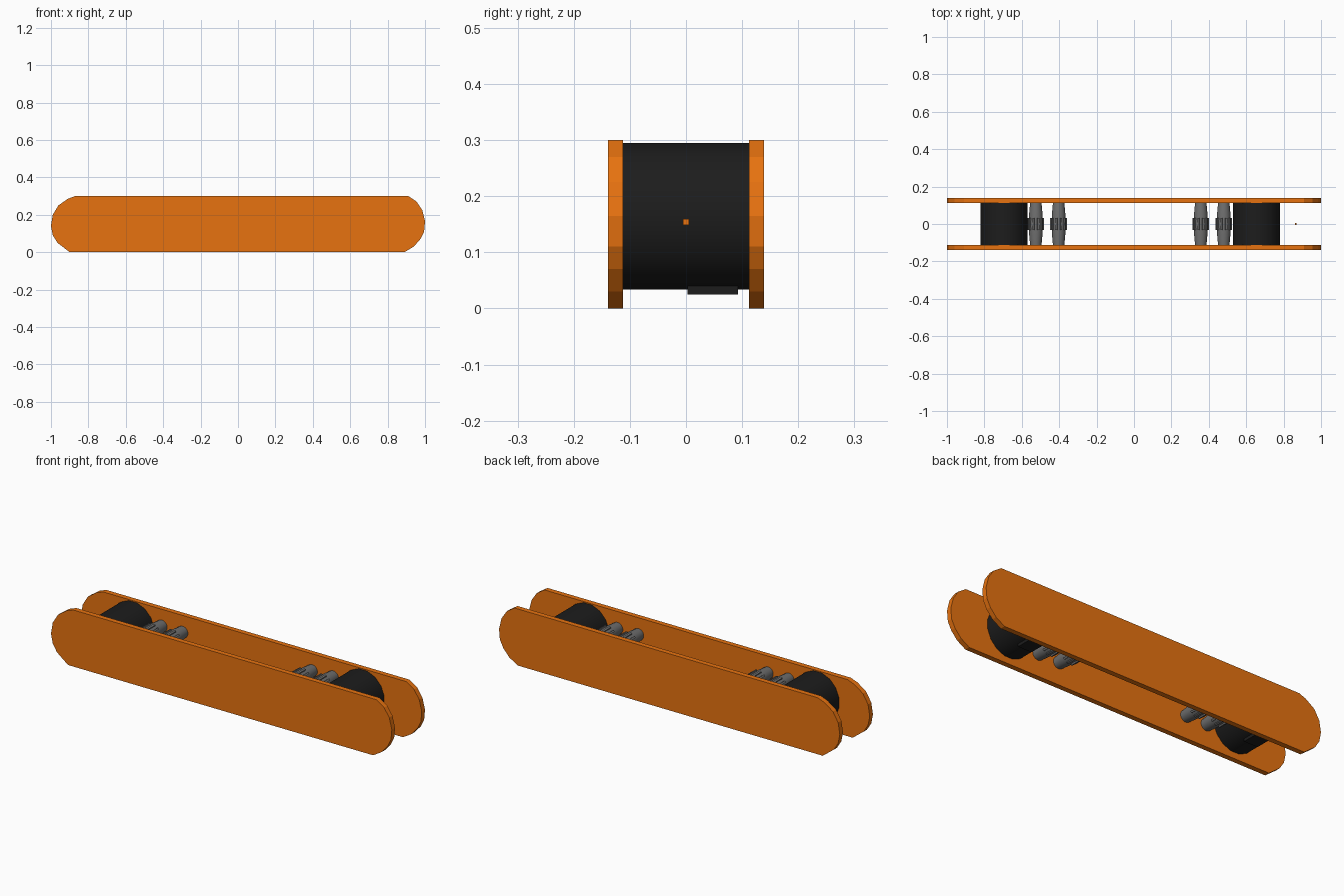
import bpy, bmesh
from math import cos, sin, pi

if "Cube" in bpy.data.objects:
    bpy.data.objects.remove(bpy.data.objects["Cube"])


def material(name, rgb):
    m = bpy.data.materials.new(name)
    m.diffuse_color = (*rgb, 1)
    m.use_nodes = True
    m.node_tree.nodes["Principled BSDF"].inputs["Base Color"].default_value = m.diffuse_color
    return m


ORANGE = material("orange", (0.80, 0.17, 0.005))
BLACK = material("black", (0.012, 0.012, 0.012))
GREY = material("grey", (0.16, 0.16, 0.16))


def finish(name, bm, mat, smooth=False):
    bmesh.ops.recalc_face_normals(bm, faces=bm.faces[:])
    me = bpy.data.meshes.new(name)
    bm.to_mesh(me)
    bm.free()
    me.materials.append(mat)
    ob = bpy.data.objects.new(name, me)
    bpy.context.collection.objects.link(ob)
    if smooth:
        bpy.ops.object.select_all(action='DESELECT')
        ob.select_set(True)
        bpy.context.view_layer.objects.active = ob
        bpy.ops.object.shade_smooth_by_angle(angle=pi / 5)
    return ob


def loft(bm, rings):
    """Skin a list of closed point rings and cap both ends."""
    vs = [[bm.verts.new(p) for p in r] for r in rings]
    n = len(vs[0])
    for a, b in zip(vs, vs[1:]):
        for i in range(n):
            j = (i + 1) % n
            bm.faces.new((a[i], a[j], b[j], b[i]))
    bm.faces.new(vs[0])
    bm.faces.new(vs[-1])


def ring(x, y, z, rx, rz, n):
    return [(x + rx * cos(2 * pi * (i + .5) / n), y,
             z + rz * sin(2 * pi * (i + .5) / n)) for i in range(n)]


def box(name, lo, hi, mat):
    bm = bmesh.new()
    loft(bm, [[(lo[0], y, lo[2]), (hi[0], y, lo[2]), (hi[0], y, hi[2]), (lo[0], y, hi[2])]
              for y in (lo[1], hi[1])])
    return finish(name, bm, mat)


# side plates with hand-rounded ends
PLATE = [(-.87, .30), (-.91, .285), (-.96, .25), (-.99, .20), (-1.0, .14),
         (-.99, .09), (-.965, .05), (-.90, 0), (.89, 0), (.94, .03),
         (.975, .07), (.995, .11), (1.0, .165), (.985, .225), (.955, .27), (.91, .30)]
for side, s in (("front", -1), ("back", 1)):
    bm = bmesh.new()
    loft(bm, [[(x, y, z) for x, z in PLATE] for y in (s * .112, s * .139)])
    finish(side + "_plate", bm, ORANGE)

# black end drums, each with a small pad underneath
for side, x in (("left", -.695), ("right", .655)):
    bm = bmesh.new()
    loft(bm, [ring(x, y, .164, .127, .133, 16) for y in (-.113, .113)])
    finish(side + "_drum", bm, BLACK, True)
    box(side + "_drum_pad", (x - .04, .003, .025), (x + .04, .093, .045), BLACK)

# grey rollers: barrel body with ribs around the middle, upper and lower rows
BARREL = [(-.113, .031), (-.06, .036), (0, .039), (.06, .036), (.113, .031)]
RIBS = 10
for row, z in (("upper", .212), ("lower", .115)):
    for k, x in enumerate((-.525, -.403, .357, .48)):
        bm = bmesh.new()
        loft(bm, [ring(x, y, z, r, r, 16) for y, r in BARREL])
        for i in range(RIBS):
            a = 2 * pi * i / RIBS
            u, v = (cos(a), sin(a)), (-sin(a), cos(a))
            corners = [(.033, -.005), (.045, -.005), (.045, .005), (.033, .005)]
            loft(bm, [[(x + r * u[0] + t * v[0], y, z + r * u[1] + t * v[1])
                       for r, t in corners] for y in (-.032, .032)])
        finish(f"{row}_roller_{k + 1}", bm, GREY, True)

# tiny orange block between the plates
box("small_block", (.86, -.005, .149), (.87, .005, .159), ORANGE)
